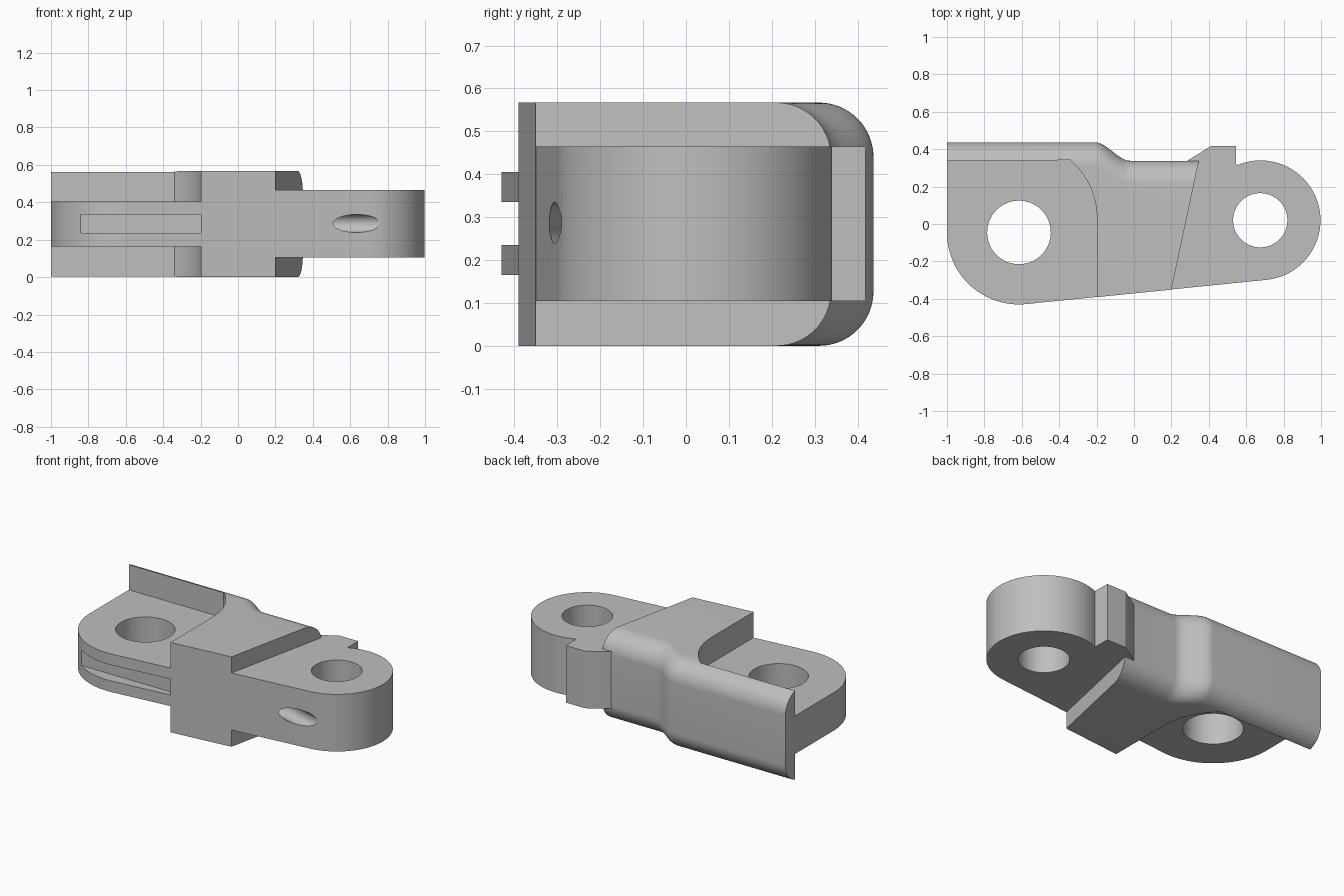
import bpy, bmesh
from math import sin, cos, pi, radians
from mathutils import Vector, Matrix

cube = bpy.data.objects.get("Cube")
if cube:
    bpy.data.objects.remove(cube)

grey = bpy.data.materials.new("mid grey")
grey.use_nodes = True
colour = (0.52, 0.52, 0.52, 1)
grey.diffuse_color = colour
grey.node_tree.nodes["Principled BSDF"].inputs["Base Color"].default_value = colour

HEIGHT = 0.567
MID = HEIGHT / 2


def arc(cx, cy, r, a0, a1, n=40):
    return [(cx + r * cos(radians(a0 + (a1 - a0) * i / n)),
             cy + r * sin(radians(a0 + (a1 - a0) * i / n))) for i in range(n + 1)]


def make(name, bm):
    bmesh.ops.recalc_face_normals(bm, faces=bm.faces)
    mesh = bpy.data.meshes.new(name)
    bm.to_mesh(mesh)
    bm.free()
    mesh.materials.append(grey)
    ob = bpy.data.objects.new(name, mesh)
    bpy.context.collection.objects.link(ob)
    return ob


def loft(name, rings):
    """Closed solid through a list of matching rings."""
    bm = bmesh.new()
    rows = [[bm.verts.new(p) for p in ring] for ring in rings]
    n = len(rows[0])
    for a, b in zip(rows, rows[1:]):
        for i in range(n):
            j = (i + 1) % n
            bm.faces.new((a[i], a[j], b[j], b[i]))
    bm.faces.new(rows[0])
    bm.faces.new(rows[-1])
    return make(name, bm)


def prism(name, outline, z0, z1):
    return loft(name, [[(x, y, z) for x, y in outline] for z in (z0, z1)])


def cylinder(name, r, depth, matrix):
    bm = bmesh.new()
    bmesh.ops.create_cone(bm, cap_ends=True, segments=64, radius1=r, radius2=r,
                          depth=depth, matrix=matrix)
    return make(name, bm)


def boolean(ob, cutter, operation="DIFFERENCE"):
    cutter.hide_render = True
    mod = ob.modifiers.new("cut", "BOOLEAN")
    mod.operation = operation
    mod.solver = "EXACT"
    mod.object = cutter
    bpy.context.view_layer.objects.active = ob
    bpy.ops.object.modifier_apply(modifier=mod.name)
    bpy.data.objects.remove(cutter)


def upright_hole(ob, x, y, r):
    boolean(ob, cylinder("hole_cutter", r, 2, Matrix.Translation((x, y, MID))))


# Body: round-backed section swept along the stepped back, trimmed to its plan
def section(x):
    t = min(max((x + 0.21) / 0.19, 0), 1)
    back = 0.437 - 0.099 * t * t * (3 - 2 * t)
    r = 0.127
    yz = ([(-0.8, 0)] + arc(back - r, r, r, -90, 0, 16)
          + arc(back - r, HEIGHT - r, r, 0, 90, 16) + [(-0.8, HEIGHT)])
    return [(x, y, z) for y, z in yz]


stations = [-1.1] + [-0.21 + 0.19 * i / 20 for i in range(21)] + [0.6]
body = loft("body_and_back_wall", [section(x) for x in stations])
plan = ([(-1, 0.6), (-1, 0.34)] + arc(-0.61, 0.03, 0.412, 49, 0, 20)
        + [(-0.198, -0.391), (0.2, -0.351), (0.347, 0.338), (0.403, 0.6)])
boolean(body, prism("plan_cutter", plan, -0.2, 0.8), "INTERSECT")

# Left lug seen from above: rounded tongue with hole and cable slot
lug = ([(-1, 0.345)] + arc(-0.615, -0.045, 0.385, 180, 275.7)
       + [(-0.198, -0.390), (-0.15, -0.3), (-0.15, 0.345)])
slotted_lug = prism("slotted_lug", lug, 0.165, 0.405)
upright_hole(slotted_lug, -0.615, -0.045, 0.17)
slot = [(-1.1, -0.355), (-1.1, -0.6), (-0.1, -0.6), (-0.1, -0.355)]
boolean(slotted_lug, prism("slot_cutter", slot, 0.235, 0.335))

# Opposite lug: thicker tongue with a small stop tab on its back edge
lug = ([(0.1, -0.25), (0.2, -0.350)] + arc(0.677, 0.02, 0.32, -84.3, 114)
       + [(0.545, 0.418), (0.412, 0.418), (0.285, 0.338), (0.25, 0.3), (0.15, 0.2)])
tabbed_lug = prism("tabbed_lug", lug, 0.105, 0.465)
upright_hole(tabbed_lug, 0.675, 0.02, 0.145)

# Slanted cable hole in the front of the tabbed lug
direction = Vector((-0.96, 0.28, 0))
turn = direction.to_track_quat("Z", "Y").to_matrix().to_4x4()
boolean(tabbed_lug, cylinder("cable_cutter", 0.048, 0.6,
                             Matrix.Translation((0.63, -0.304, 0.287)) @ turn))

for ob in (body, slotted_lug, tabbed_lug):
    bpy.ops.object.select_all(action="DESELECT")
    ob.select_set(True)
    bpy.context.view_layer.objects.active = ob
    bpy.ops.object.shade_smooth_by_angle(angle=radians(30))
